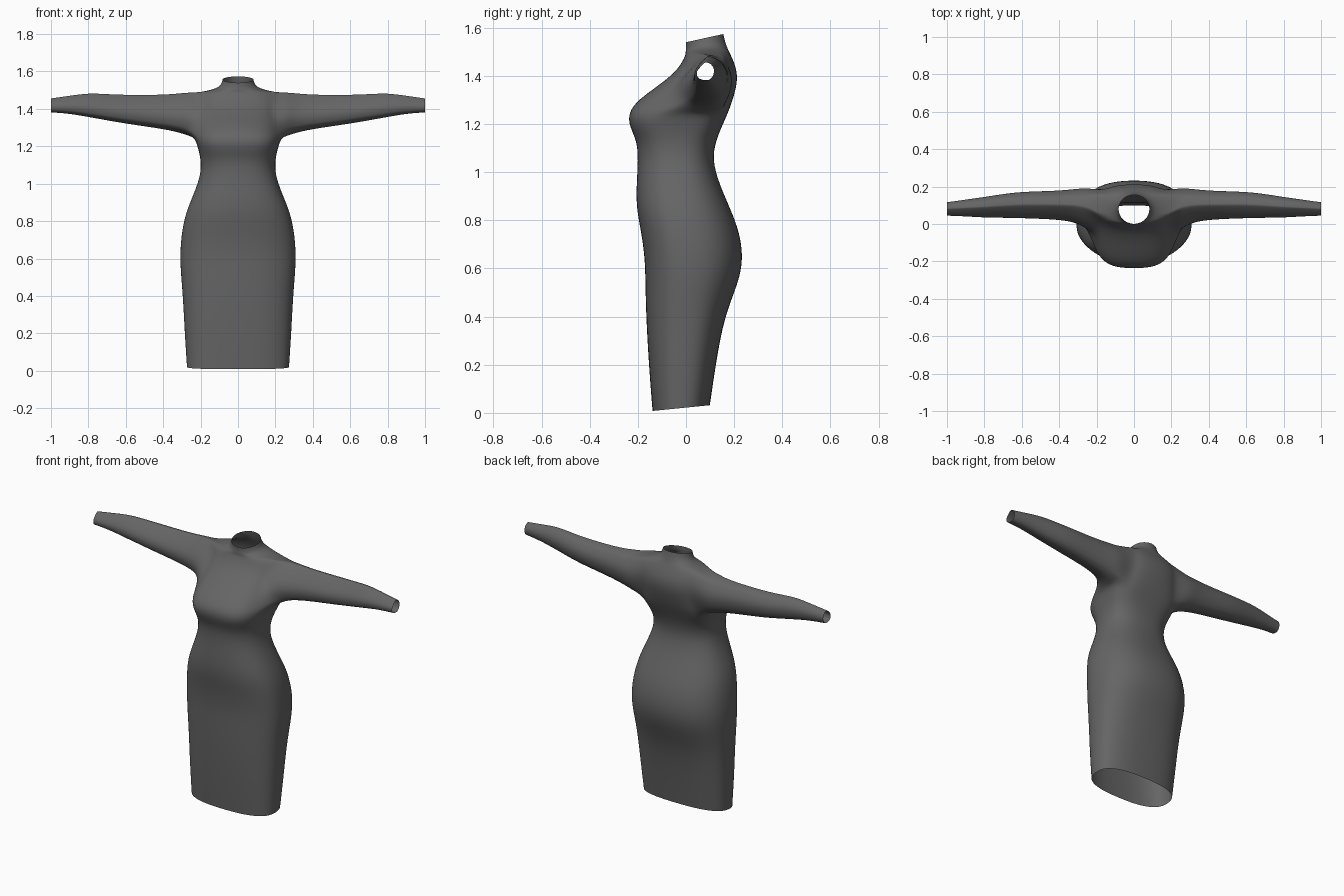
import bpy, bmesh, math

if "Cube" in bpy.data.objects:
    bpy.data.objects.remove(bpy.data.objects["Cube"])

fabric = bpy.data.materials.new("charcoal fabric")
fabric.use_nodes = True
colour = (0.13, 0.13, 0.13, 1)
fabric.diffuse_color = colour
fabric.node_tree.nodes["Principled BSDF"].inputs["Base Color"].default_value = colour

SEGMENTS = 24
# Body rings: height, half width, front y, widest y, back y, squareness, tilt
BODY = [
    (0.02, .275, -.14, -.02, .10, 2.6, .10),
    (0.20, .287, -.155, -.01, .125, 2.6, .04),
    (0.40, .297, -.167, 0, .16, 2.5, 0),
    (0.54, .31, -.17, 0, .22, 2.4, 0),
    (0.64, .312, -.172, 0, .24, 2.4, 0),
    (0.75, .302, -.187, -.01, .225, 2.4, 0),
    (0.85, .28, -.208, -.02, .185, 2.4, 0),
    (0.95, .236, -.207, -.03, .14, 2.4, 0),
    (1.05, .20, -.20, -.03, .11, 2.4, 0),
    (1.13, .20, -.205, -.02, .125, 2.6, 0),
    (1.19, .215, -.237, .01, .15, 3.0, 0),
    (1.245, .232, -.242, .04, .175, 3.0, 0),
    (1.30, .225, -.203, .06, .195, 2.6, 0),
    (1.37, .215, -.10, .08, .215, 2.5, 0),
    (1.43, .21, -.03, .09, .212, 2.5, 0),
    (1.49, .20, .00, .09, .185, 2.4, 0),
    (1.507, .115, -.003, .085, .172, 2.2, .10),
    (1.53, .09, .00, .08, .162, 2, .20),
    (1.557, .083, .00, .08, .156, 2, .22),
]
# Sleeve rings: distance out, bottom, top, front, back
SLEEVE = [
    (.26, 1.25, 1.49, -.035, .198),
    (.32, 1.272, 1.482, .00, .19),
    (.42, 1.292, 1.475, .015, .18),
    (.60, 1.318, 1.475, .022, .176),
    (.70, 1.336, 1.479, .025, .163),
    (.80, 1.354, 1.485, .027, .147),
    (.90, 1.373, 1.47, .035, .132),
    (1.0, 1.38, 1.456, .04, .118),
]
ARM_ROWS = (11, 15)     # rings that bound the armhole
ARM_COLS = (-2, 3)      # columns that bound the armhole


def power(value, exponent):
    return math.copysign(abs(value) ** exponent, value)


def body_ring(bm, z, width, front, mid, back, square, tilt):
    ring = []
    for j in range(SEGMENTS):
        a = 2 * math.pi * j / SEGMENTS
        s = power(math.sin(a), 2 / square)
        y = mid + s * (back - mid if s > 0 else mid - front)
        x = width * power(math.cos(a), 2 / square)
        ring.append(bm.verts.new((x, y, z + tilt * (y - mid))))
    return ring


bm = bmesh.new()
rings = [body_ring(bm, *row) for row in BODY]
r0, r1 = ARM_ROWS
c0, c1 = ARM_COLS
half = SEGMENTS // 2
openings = {j % SEGMENTS for j in range(c0, c1)}
openings |= {(half - 1 - j) % SEGMENTS for j in range(c0, c1)}

# Body and neck, with open armholes
for i in range(len(rings) - 1):
    for j in range(SEGMENTS):
        if r0 <= i < r1 and j in openings:
            continue
        k = (j + 1) % SEGMENTS
        bm.faces.new((rings[i][j], rings[i][k], rings[i + 1][k], rings[i + 1][j]))

# Sleeves grown out of the armhole edges
path = [(r0, j) for j in range(c0, c1)] + [(i, c1) for i in range(r0, r1)]
path += [(r1, j) for j in range(c1, c0, -1)] + [(i, c0) for i in range(r1, r0, -1)]
for side in (1, -1):
    loop = [rings[i][(j if side > 0 else half - j) % SEGMENTS] for i, j in path]
    ys, zs = [v.co.y for v in loop], [v.co.z for v in loop]
    cy, ry = (max(ys) + min(ys)) / 2, (max(ys) - min(ys)) / 2
    cz, rz = (max(zs) + min(zs)) / 2, (max(zs) - min(zs)) / 2
    angles = [math.atan2((v.co.z - cz) / rz, (v.co.y - cy) / ry) for v in loop]
    for x, bottom, top, front, back in SLEEVE:
        new = [bm.verts.new((side * x,
                             (front + back) / 2 + (back - front) / 2 * math.cos(a),
                             (bottom + top) / 2 + (top - bottom) / 2 * math.sin(a)))
               for a in angles]
        for n in range(len(loop)):
            m = (n + 1) % len(loop)
            bm.faces.new((loop[n], loop[m], new[m], new[n]))
        loop = new

bmesh.ops.recalc_face_normals(bm, faces=bm.faces)
mesh = bpy.data.meshes.new("dress")
bm.to_mesh(mesh)
bm.free()
mesh.materials.append(fabric)
dress = bpy.data.objects.new("dress", mesh)
bpy.context.collection.objects.link(dress)
for face in mesh.polygons:
    face.use_smooth = True
smooth = dress.modifiers.new("smooth", "SUBSURF")
smooth.levels = smooth.render_levels = 2
